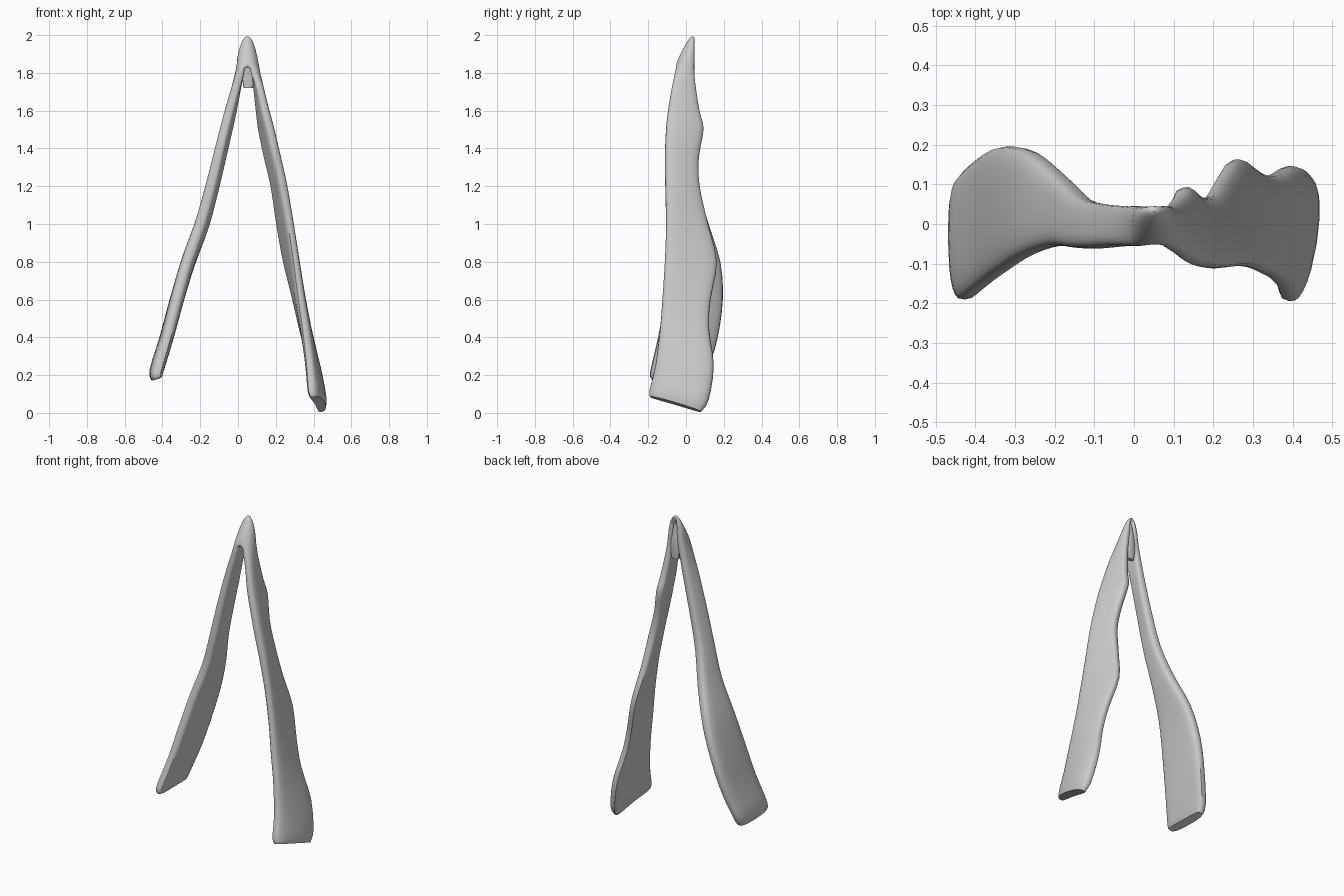
import bpy, bmesh, math
from mathutils import Vector

old = bpy.data.objects.get("Cube")
if old:
    bpy.data.objects.remove(old, do_unlink=True)

# Single plain grey
grey = bpy.data.materials.new("soft grey")
grey.use_nodes = True
grey.diffuse_color = (0.6, 0.6, 0.6, 1)
bsdf = next(n for n in grey.node_tree.nodes if n.type == 'BSDF_PRINCIPLED')
bsdf.inputs["Base Color"].default_value = (0.6, 0.6, 0.6, 1)
bsdf.inputs["Roughness"].default_value = 0.6


def smooth_path(rows, steps):
    """Catmull-Rom interpolation through the stations."""
    out = []
    for i in range(len(rows) - 1):
        p = [rows[max(0, min(len(rows) - 1, i + k))] for k in (-1, 0, 1, 2)]
        for s in range(steps):
            t = s / steps
            out.append([0.5 * (2 * b + (c - a) * t + (2 * a - 5 * b + 4 * c - d) * t * t
                               + (3 * b - a - 3 * c + d) * t ** 3)
                        for a, b, c, d in zip(*p)])
    return out + [list(rows[-1])]


def loft_strip(name, rows, steps=3, sides=24):
    """Sweep a flat rounded section; row = front xyz, back xyz, bow, thickness."""
    rows = smooth_path(rows, steps)
    front = [Vector(r[0:3]) for r in rows]
    back = [Vector(r[3:6]) for r in rows]
    mid = [(f + b) / 2 for f, b in zip(front, back)]
    bm = bmesh.new()
    rings = []
    last = len(rows) - 1
    for i, r in enumerate(rows):
        tangent = mid[min(i + 1, last)] - mid[max(i - 1, 0)]
        half = (back[i] - front[i]) / 2
        normal = tangent.cross(half).normalized()
        ring = []
        for k in range(sides):
            a = 2 * math.pi * k / sides
            c = math.copysign(abs(math.cos(a)) ** 0.6, math.cos(a))
            s = math.copysign(abs(math.sin(a)) ** 0.6, math.sin(a))
            ring.append(bm.verts.new(mid[i] + half * c
                                     + normal * (r[7] / 2 * s + r[6] * (1 - c * c))))
        rings.append(ring)
    for r0, r1 in zip(rings, rings[1:]):
        for k in range(sides):
            j = (k + 1) % sides
            bm.faces.new((r0[k], r0[j], r1[j], r1[k]))
    bm.faces.new(rings[0])
    bm.faces.new(rings[-1])
    bmesh.ops.recalc_face_normals(bm, faces=bm.faces)
    mesh = bpy.data.meshes.new(name)
    bm.to_mesh(mesh)
    bm.free()
    mesh.materials.append(grey)
    obj = bpy.data.objects.new(name, mesh)
    bpy.context.collection.objects.link(obj)
    bpy.ops.object.select_all(action='DESELECT')
    obj.select_set(True)
    bpy.context.view_layer.objects.active = obj
    bpy.ops.object.shade_smooth_by_angle(angle=math.radians(40))
    return obj


# Right leg from its foot up to the tip
right_leg = [
    (-.425, -.18, .18, -.43, .09, .178, .005, .05),
    (-.425, -.19, .215, -.43, .118, .23, .005, .072),
    (-.372, -.148, .40, -.38, .168, .40, .002, .072),
    (-.322, -.112, .60, -.325, .195, .60, 0, .075),
    (-.268, -.078, .80, -.258, .182, .80, 0, .075),
    (-.20, -.055, 1.0, -.18, .118, 1.0, 0, .072),
    (-.145, -.06, 1.2, -.123, .065, 1.2, .002, .066),
    (-.098, -.06, 1.4, -.073, .05, 1.4, .002, .06),
    (-.047, -.056, 1.6, -.027, .045, 1.6, .002, .055),
    (.005, -.055, 1.76, .013, .045, 1.82, .003, .045),
]
# Folded tip
tip = [
    (.018, -.055, 1.79, .023, .043, 1.93, .004, .04),
    (.032, -.05, 1.82, .033, .041, 1.978, .003, .03),
    (.05, -.046, 1.83, .05, .039, 1.992, .003, .03),
    (.068, -.05, 1.82, .069, .041, 1.973, .003, .03),
    (.085, -.06, 1.785, .08, .045, 1.91, .004, .04),
]
# Left leg from the tip down to its foot
left_leg = [
    (.115, -.075, 1.72, .09, .045, 1.78, .003, .045),
    (.145, -.095, 1.6, .112, .07, 1.6, .003, .055),
    (.172, -.105, 1.5, .125, .092, 1.5, .003, .06),
    (.208, -.11, 1.35, .155, .066, 1.35, .004, .06),
    (.241, -.108, 1.2, .19, .07, 1.2, .004, .06),
    (.277, -.105, 1.0, .218, .115, 1.0, .004, .057),
    (.307, -.112, .8, .255, .163, .8, .005, .057),
    (.333, -.125, .6, .308, .13, .6, .005, .06),
    (.355, -.137, .45, .345, .122, .45, .007, .062),
    (.378, -.162, .25, .398, .147, .25, .012, .068),
    (.388, -.193, .12, .435, .12, .07, .015, .07),
    (.40, -.19, .085, .445, .08, .006, .012, .05),
]
loft_strip("folded_strip", right_leg + tip + left_leg)

# Small tucked fold behind the tip
loft_strip("tucked_fold", [
    (.03, .025, 1.72, .078, .025, 1.72, 0, .025),
    (.018, .025, 1.80, .088, .025, 1.80, 0, .04),
    (.028, .02, 1.88, .074, .02, 1.88, 0, .045),
    (.045, .025, 1.95, .06, .025, 1.95, 0, .02),
], steps=2, sides=12)
